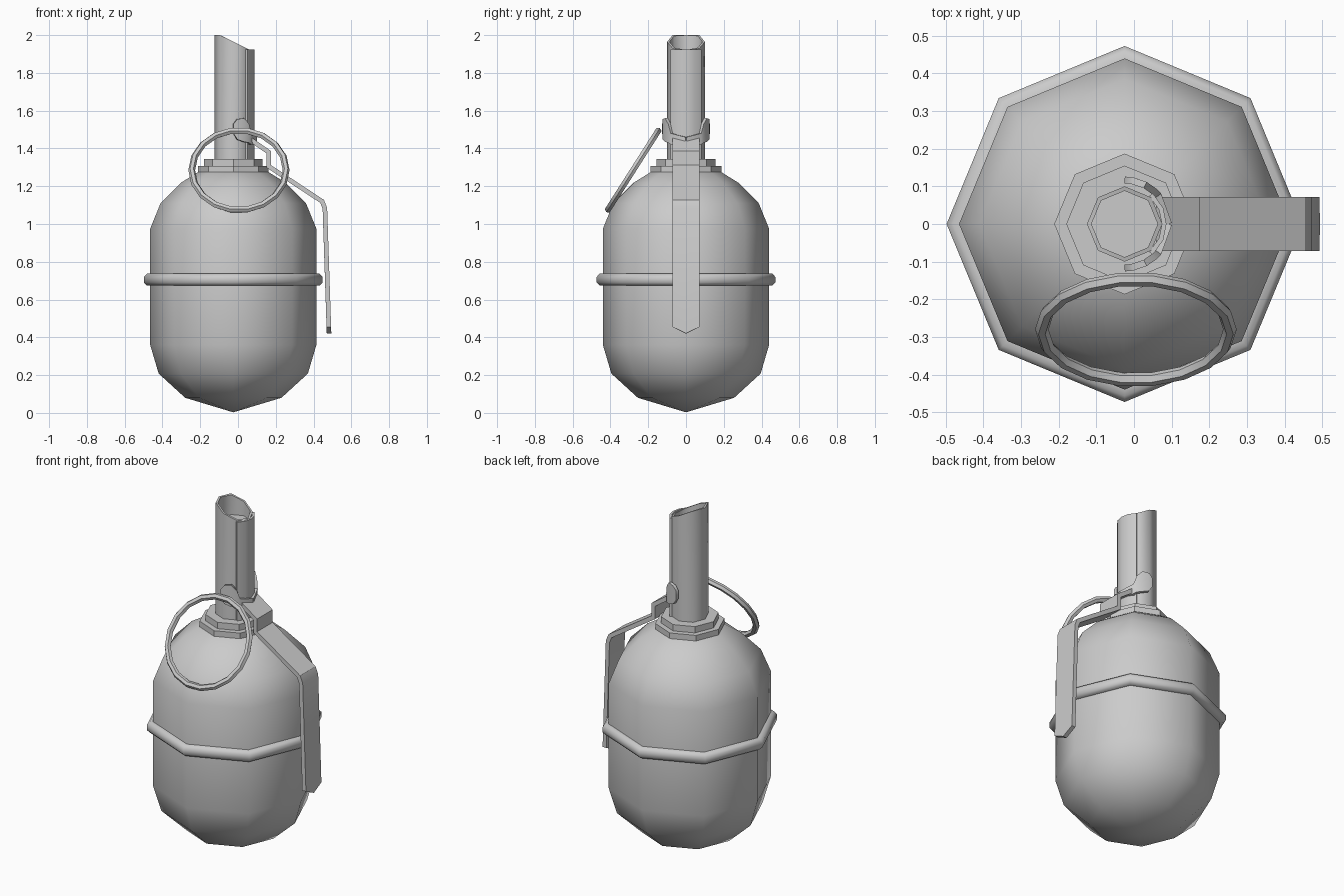
import bpy, math

if "Cube" in bpy.data.objects:
    bpy.data.objects.remove(bpy.data.objects["Cube"])

CX = -0.025  # axis of the body
def rad(a): return math.radians(a)

def finish(name, verts, faces, smooth=30, thick=0, offset=0):
    me = bpy.data.meshes.new(name)
    me.from_pydata(verts, [], faces)
    ob = bpy.data.objects.new(name, me)
    bpy.context.collection.objects.link(ob)
    bpy.ops.object.select_all(action='DESELECT')
    ob.select_set(True)
    bpy.context.view_layer.objects.active = ob
    bpy.ops.object.mode_set(mode='EDIT')
    bpy.ops.mesh.select_all(action='SELECT')
    bpy.ops.mesh.remove_doubles(threshold=0.0005)
    bpy.ops.mesh.normals_make_consistent(inside=False)
    bpy.ops.object.mode_set(mode='OBJECT')
    if thick:
        m = ob.modifiers.new("thickness", 'SOLIDIFY')
        m.thickness, m.offset, m.use_even_offset = thick, offset, True
        bpy.ops.object.modifier_apply(modifier=m.name)
    bpy.ops.object.shade_smooth_by_angle(angle=rad(smooth))
    return ob

def lathe(name, profile, smooth=30, n=8, zfun=None):
    verts = []
    for r, z in profile:
        for i in range(n):
            a = 2 * math.pi * i / n
            x = r * math.cos(a)
            verts.append((CX + x, r * math.sin(a), zfun(x, z) if zfun else z))
    faces = [(k*n + i, k*n + (i+1) % n, (k+1)*n + (i+1) % n, (k+1)*n + i)
             for k in range(len(profile) - 1) for i in range(n)]
    return finish(name, verts, faces, smooth)

def sheet(name, rows, thick, smooth=30):
    n = len(rows[0])
    faces = [(k*n + i, k*n + i + 1, (k+1)*n + i + 1, (k+1)*n + i)
             for k in range(len(rows) - 1) for i in range(n - 1)]
    return finish(name, [v for r in rows for v in r], faces, smooth, thick)

# Egg-shaped eight-sided body
lathe("body", [(0, 0.003), (0.255, 0.08), (0.395, 0.208), (0.44, 0.36), (0.44, 0.975),
               (0.385, 1.11), (0.275, 1.22), (0.17, 1.285), (0, 1.3)], 60)

# Raised band round the middle
lathe("body_band", [(0.43, 0.674), (0.457, 0.674), (0.473, 0.69), (0.473, 0.72),
                    (0.457, 0.737), (0.43, 0.737), (0.43, 0.674)], 60)

# Stepped collar
lathe("neck_collar", [(0, 1.26), (0.187, 1.275), (0.187, 1.308), (0.155, 1.308),
                      (0.155, 1.345), (0, 1.345)])

# Fuse tube with slanted rim and recessed floor
def rim(x, z):
    return z - max(0, x + 0.07) * 0.5 if z > 1.95 else z
lathe("fuse_tube", [(0, 1.32), (0.1, 1.32), (0.1, 2.0), (0.088, 2.0),
                    (0.088, 1.88), (0, 1.88)], 46, zfun=rim)

def on_tube(r, a, z):
    return (CX + r * math.cos(rad(a)), r * math.sin(rad(a)), z)

# Half sleeve on the lever side of the tube
sheet("tube_sleeve", [[on_tube(0.105, a, z) for a in (-48, -22.5, 0, 22.5, 48)]
                      for z in (1.33, 1.925)], 0.012, 46)

# Rounded clip ears and the strap joining them
ears = [(90, 1.48, 1.53), (80, 1.447, 1.555), (62, 1.435, 1.56), (48, 1.43, 1.53),
        (40, 1.42, 1.48), (0, 1.42, 1.46)]
for side, s in (("left", 1), ("right", -1)):
    sheet("clip_ear_" + side, [[on_tube(0.117, s * a, z) for a, lo, hi in ears
                                for z in ((lo, hi)[k],)] for k in (0, 1)], 0.018, 46)

# Bent safety lever with a pointed end
path = [(0.065, 1.448), (0.163, 1.38), (0.163, 1.305), (0.445, 1.12), (0.46, 1.083),
        (0.481, 0.455)]
rows = [[(x, y, z) for y in (-0.072, 0, 0.072)] for x, z in path]
rows[-1][1] = (0.482, 0, 0.42)
sheet("safety_lever", rows, 0.024)

# Pull ring leaning outward at the front
bpy.ops.mesh.primitive_torus_add(location=(0.005, -0.28, 1.285), rotation=(rad(57.5), 0, 0),
                                 major_radius=0.25, minor_radius=0.018,
                                 major_segments=18, minor_segments=6)
bpy.context.object.name = "pull_ring"
bpy.ops.object.shade_smooth_by_angle(angle=rad(30))
